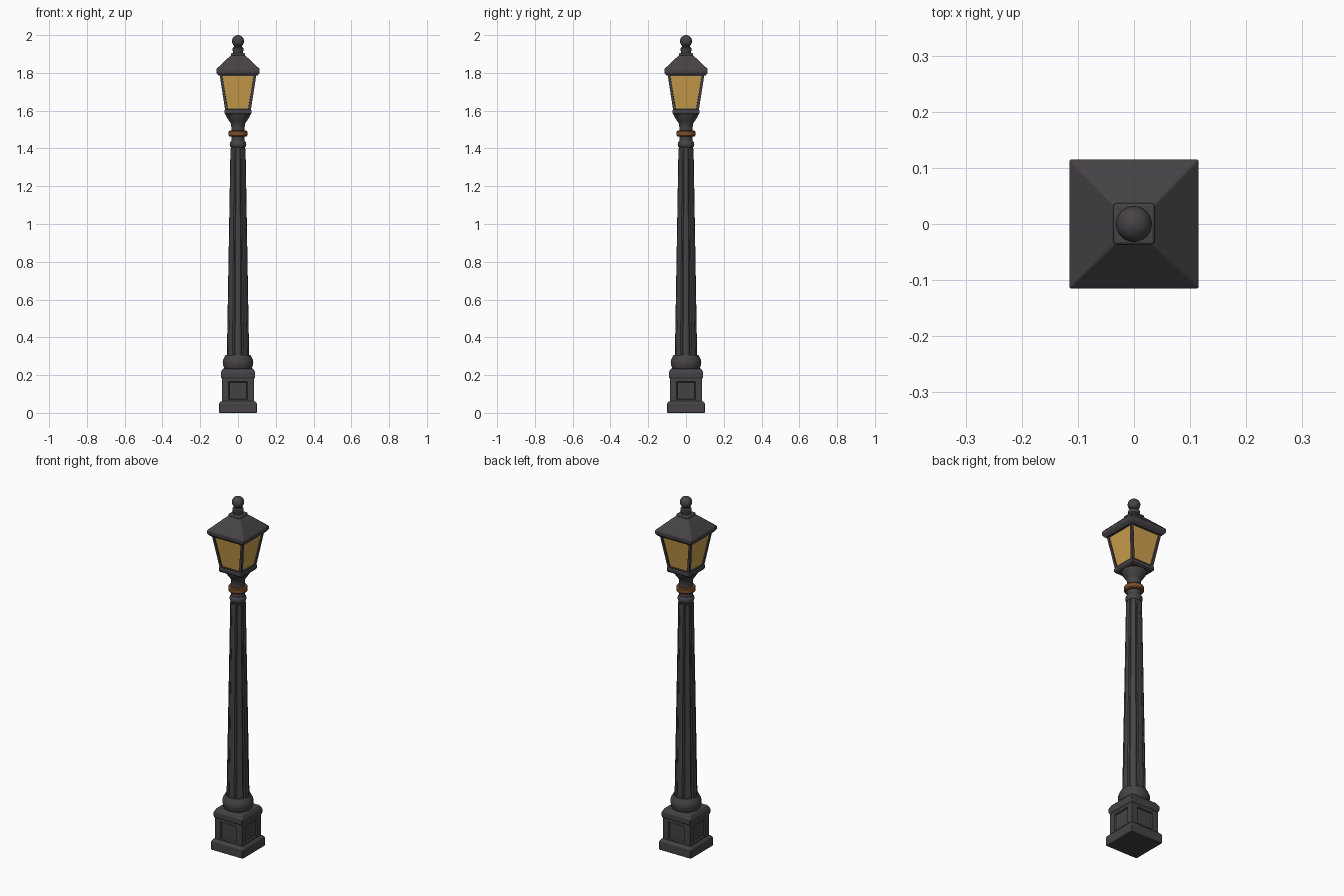
import bpy, bmesh, math

cube = bpy.data.objects.get("Cube")
if cube:
    bpy.data.objects.remove(cube, do_unlink=True)


def material(name, color):
    m = bpy.data.materials.new(name)
    m.use_nodes = True
    m.diffuse_color = color
    m.node_tree.nodes["Principled BSDF"].inputs["Base Color"].default_value = color
    return m


IRON = material("dark iron", (0.062, 0.055, 0.061, 1))
BRONZE = material("bronze", (0.21, 0.078, 0.026, 1))
GLASS = material("amber glass", (0.6, 0.35, 0.075, 1))


def loft(name, profile, sides=32, mat=IRON, groove=1.0, edit=None, bevel=0):
    """Stack rings of (height, half width); four sides give a square section."""
    bm = bmesh.new()
    rings = []
    for z, r in profile:
        ring = []
        for i in range(sides):
            a = 2 * math.pi * (i + (0.5 if sides == 4 else 0)) / sides
            rad = r * math.sqrt(2) if sides == 4 else r
            if groove < 1 and i % 6 == 3:
                rad *= groove
            ring.append(bm.verts.new((rad * math.cos(a), rad * math.sin(a), z)))
        rings.append(ring)
    for low, high in zip(rings, rings[1:]):
        for i in range(sides):
            j = (i + 1) % sides
            bm.faces.new((low[i], low[j], high[j], high[i]))
    bm.faces.new(rings[0][::-1])
    bm.faces.new(rings[-1])
    bm.normal_update()
    if edit:
        edit(bm)
    mesh = bpy.data.meshes.new(name)
    bm.to_mesh(mesh)
    bm.free()
    ob = bpy.data.objects.new(name, mesh)
    bpy.context.collection.objects.link(ob)
    mesh.materials.append(mat)
    if bevel:
        mod = ob.modifiers.new("soft edges", "BEVEL")
        mod.width = bevel
        mod.segments = 2
    bpy.ops.object.select_all(action="DESELECT")
    ob.select_set(True)
    bpy.context.view_layer.objects.active = ob
    bpy.ops.object.shade_smooth_by_angle(angle=math.radians(30))
    return ob


def side_faces(bm):
    return [f for f in bm.faces if abs(f.normal.z) < 0.5]


def sink_panels(bm):
    # Recessed rectangle on each side of the pedestal
    sides = side_faces(bm)
    bmesh.ops.inset_individual(bm, faces=sides, thickness=0.01)
    for f in sides:
        axis = 1 if abs(f.normal.x) > 0.5 else 0
        mid = f.calc_center_median().z
        for v in f.verts:
            v.co[axis] = math.copysign(0.05, v.co[axis])
            v.co.z = 0.165 if v.co.z > mid else 0.07
    bmesh.ops.inset_individual(bm, faces=sides, thickness=0.006, depth=-0.008)


def glaze(bm):
    # Framed panes set back into each side of the lantern
    panes = side_faces(bm)
    bmesh.ops.inset_individual(bm, faces=panes, thickness=0.019)
    bmesh.ops.inset_individual(bm, faces=panes, thickness=0.001, depth=-0.006)
    for f in panes:
        f.material_index = 1


# Pedestal
loft("plinth", [(0, 0.1), (0.05, 0.1), (0.062, 0.09)], 4, bevel=0.003)
loft("pedestal", [(0.055, 0.086), (0.19, 0.086)], 4, edit=sink_panels)
loft("pedestal_cap", [(0.18, 0.086), (0.188, 0.091), (0.215, 0.091),
                      (0.234, 0.08)], 4, bevel=0.003)
loft("base_ring", [(0.23, 0.07), (0.245, 0.077), (0.265, 0.081), (0.28, 0.079),
                   (0.295, 0.072), (0.307, 0.066)])

# Post
loft("fluted_shaft", [(0.3, 0.059), (1.4, 0.04)], 48, groove=0.93)
loft("shaft_neck", [(1.38, 0.036), (1.52, 0.035)])
loft("shaft_collar", [(1.405, 0.036), (1.412, 0.042), (1.422, 0.044),
                      (1.432, 0.042), (1.44, 0.036)])
loft("bronze_ring", [(1.464, 0.046), (1.469, 0.05), (1.489, 0.05),
                     (1.494, 0.046)], mat=BRONZE)

# Lantern
loft("lantern_cup", [(1.51, 0.035), (1.53, 0.037), (1.545, 0.046),
                     (1.565, 0.06), (1.585, 0.066)])
loft("lantern_sill", [(1.578, 0.066), (1.585, 0.071), (1.602, 0.071),
                      (1.608, 0.067)], 4)
lantern = loft("lantern_body", [(1.596, 0.067), (1.795, 0.098)], 4, edit=glaze)
lantern.data.materials.append(GLASS)
loft("lantern_roof", [(1.785, 0.103), (1.8, 0.115), (1.82, 0.115),
                      (1.894, 0.037)], 4, bevel=0.003)

# Finial
loft("finial_block", [(1.885, 0.037), (1.905, 0.037)], 4, bevel=0.005)
loft("finial_neck", [(1.9, 0.026), (1.912, 0.026), (1.918, 0.029), (1.932, 0.029),
                     (1.938, 0.02), (1.95, 0.02)], 24)
bpy.ops.mesh.primitive_uv_sphere_add(segments=24, ring_count=16, radius=0.032,
                                     location=(0, 0, 1.968))
ball = bpy.context.object
ball.name = "finial_ball"
ball.data.materials.append(IRON)
bpy.ops.object.shade_smooth()
